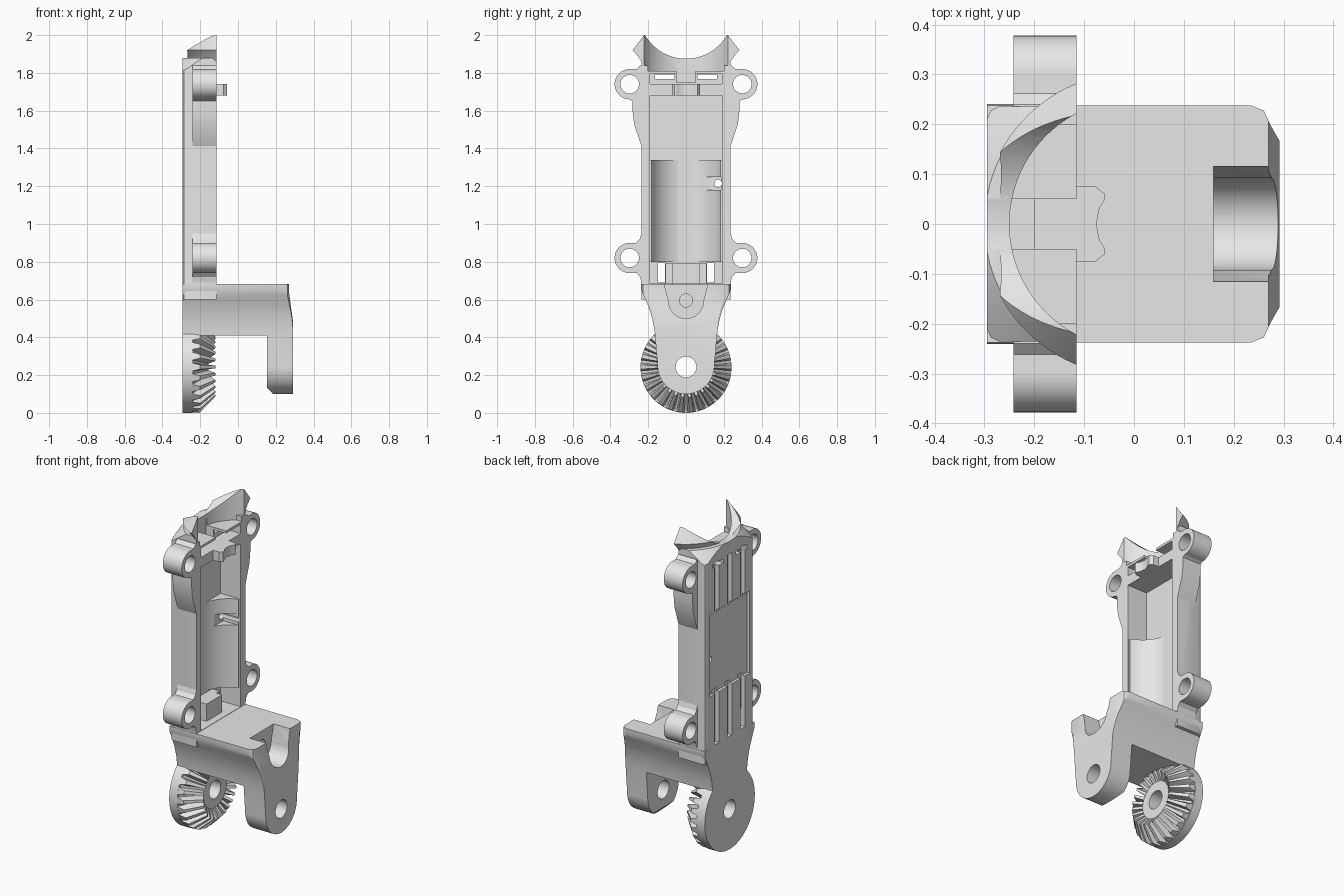
import bpy, bmesh
from math import pi, cos, sin
from mathutils import Vector, Matrix

if "Cube" in bpy.data.objects:
    bpy.data.objects.remove(bpy.data.objects["Cube"])

grey = bpy.data.materials.new("light_grey")
grey.use_nodes = True
grey.diffuse_color = (0.8, 0.8, 0.8, 1)
grey.node_tree.nodes["Principled BSDF"].inputs["Base Color"].default_value = (0.8, 0.8, 0.8, 1)

BACK, FRONT = -0.295, -0.115      # housing back and open face (x)
PIVOT = 0.243                     # height of the hinge axis


def finish(name, bm):
    bmesh.ops.recalc_face_normals(bm, faces=bm.faces)
    mesh = bpy.data.meshes.new(name)
    bm.to_mesh(mesh)
    bm.free()
    mesh.materials.append(grey)
    obj = bpy.data.objects.new(name, mesh)
    bpy.context.collection.objects.link(obj)
    return obj


def prism(name, axis, pts, lo, hi):
    """Extrude a closed outline along one axis."""
    place = {"x": lambda a, b, t: (t, a, b),
             "y": lambda a, b, t: (a, t, b),
             "z": lambda a, b, t: (a, b, t)}[axis]
    bm = bmesh.new()
    face = bm.faces.new([bm.verts.new(place(a, b, lo)) for a, b in pts])
    ext = bmesh.ops.extrude_face_region(bm, geom=[face])
    move = Vector(place(0, 0, hi - lo))
    bmesh.ops.translate(bm, vec=move, verts=[v for v in ext["geom"] if isinstance(v, bmesh.types.BMVert)])
    return finish(name, bm)


def box(name, x, y, z):
    return prism(name, "x", [(y[0], z[0]), (y[1], z[0]), (y[1], z[1]), (y[0], z[1])], *x)


def arc(cx, cy, r, start=0.0, end=2 * pi, n=40):
    full = abs(end - start) > 6.2
    count = n if full else n + 1
    return [(cx + r * cos(start + (end - start) * i / n),
             cy + r * sin(start + (end - start) * i / n)) for i in range(count)]


def rod(axis, cx, cy, r, lo, hi, n=40):
    return prism("cutter", axis, arc(cx, cy, r, n=n), lo, hi)


def lathe(name, profile, steps=96):
    """Revolve (radius, height) points about z."""
    bm = bmesh.new()
    vs = [bm.verts.new((r, 0, z)) for r, z in profile]
    es = [bm.edges.new(p) for p in zip(vs, vs[1:])]
    bmesh.ops.spin(bm, geom=vs + es, cent=(0, 0, 0), axis=(0, 0, 1), angle=2 * pi, steps=steps)
    bmesh.ops.remove_doubles(bm, verts=bm.verts, dist=1e-5)
    return finish(name, bm)


def combine(obj, mode, *others):
    """Apply a boolean with each helper solid, then drop the helper."""
    for other in others:
        mod = obj.modifiers.new("bool", "BOOLEAN")
        mod.operation, mod.solver, mod.object = mode, "EXACT", other
        bpy.context.view_layer.objects.active = obj
        bpy.ops.object.modifier_apply(modifier=mod.name)
        bpy.data.objects.remove(other)
    return obj


def mirrored(half):
    return half + [(-a, b) for a, b in reversed(half)]


# Housing shell: rounded back corners, shoulders tapering into the collar
section = [(FRONT, 0.236), (-0.27, 0.236), (-0.287, 0.228), (BACK, 0.21)]
section += [(x, -y) for x, y in reversed(section)]
housing = prism("housing", "z", section, 0.6, 1.88)
combine(housing, "INTERSECT", lathe("taper", [(0, 0.5), (0.42, 0.5), (0.42, 1.79), (0.37, 1.81), (0.3, 1.88), (0.29, 1.95), (0, 1.95)]))

# Flared collar, clipped to the housing depth
collar = lathe("collar", [(0, 1.8), (0.26, 1.8), (0.262, 1.86), (0.28, 1.89), (0.305, 1.92), (0.25, 2.0), (0, 2.0)])
combine(collar, "INTERSECT", box("clip", (BACK, FRONT), (-0.4, 0.4), (1.7, 2.1)))
combine(housing, "UNION", collar)

# Bowl, saddle arc, main cavity and the pocket under the collar
combine(housing, "DIFFERENCE",
        rod("z", 0, 0, 0.25, 1.81, 2.2, 96),
        rod("x", 0, 2.125, 0.25, -0.5, 0.2, 96),
        box("cavity", (-0.25, 0), (-0.19, 0.19), (0.685, 1.68)),
        box("pocket", (-0.2, 0), (-0.19, 0.19), (1.74, 1.795)),
        box("floor_notch", (-0.25, 0), (-0.05, 0.05), (1.75, 1.85)),
        box("panel", (-0.4, -0.278), (-0.19, 0.19), (1.0, 1.5)),
        rod("x", 0.17, 1.215, 0.02, -0.4, 0))
# Strap grooves on the back, with slots breaking through to the inside
for y in (-0.125, 0, 0.125):
    for z in ((0.69, 1.02), (1.48, 1.8)):
        combine(housing, "DIFFERENCE", box("groove", (-0.4, -0.268), (y - 0.02, y + 0.02), z))
for s in (-1, 1):
    ys = lambda a, b: sorted((s * a, s * b))
    combine(housing, "DIFFERENCE",
            box("low_slot", (-0.4, 0), ys(0.11, 0.147), (0.69, 0.795)),
            box("top_slot", (-0.4, 0), ys(0.06, 0.165), (1.768, 1.792)))

# Curved motor cradle inside the cavity
cradle = box("motor_cradle", (-0.252, -0.125), (-0.192, 0.192), (0.8, 1.34))
combine(cradle, "DIFFERENCE", rod("z", -0.06, 0, 0.195, 0.7, 1.5, 80),
        box("wire_notch", (-0.23, 0), (0.09, 0.185), (1.18, 1.25)),
        rod("x", 0.17, 1.215, 0.02, -0.4, 0))
box("cradle_stop", (-0.252, -0.16), (-0.075, 0.075), (0.67, 0.79))
for s in (-1, 1):
    box("stop_rib", (-0.252, -0.2), sorted((s * 0.07, s * 0.108)), (0.67, 0.79))

# Latch tab under the collar
tab = [(-0.22, 0.075), (-0.077, 0.075), (-0.058, 0.06), (-0.058, 0.05), (-0.07, 0.03), (-0.075, 0)]
prism("latch_tab", "z", tab + [(x, -y) for x, y in tab[-2::-1]], 1.68, 1.74)

# Screw ears with webs blending into the side walls
low_web = [(0.2, 0.69), (0.236, 0.69), (0.243, 0.72), (0.262, 0.741), (0.3, 0.741), (0.3, 0.899),
           (0.265, 0.9), (0.245, 0.92), (0.236, 0.95), (0.2, 0.95)]
top_web = [(0.2, 1.35), (0.232, 1.4), (0.275, 1.53), (0.283, 1.6), (0.283, 1.65), (0.3, 1.661),
           (0.3, 1.819), (0.262, 1.82), (0.24, 1.84), (0.2, 1.84)]
for s, side in ((-1, "right"), (1, "left")):
    for web, z, level in ((low_web, 0.82, "lower"), (top_web, 1.74, "upper")):
        ear = prism(f"{level}_ear_{side}", "x", [(s * y, h) for y, h in web], -0.242, FRONT)
        combine(ear, "UNION", rod("x", s * 0.298, z, 0.08, -0.242, FRONT, 48))
        combine(ear, "DIFFERENCE", rod("x", s * 0.298, z, 0.049, -0.4, 0))

# Bridge and front arm: side outline crossed with front and top outlines
waist = [(0.238, 0.683), (0.238, 0.65), (0.215, 0.6), (0.19, 0.54), (0.174, 0.48), (0.165, 0.42)]
fork = prism("fork", "y", [(BACK, 0.41), (BACK, 0.683), (0.27, 0.683), (0.27, 0.64), (0.282, 0.55), (0.292, 0.48),
                           (0.292, 0.1), (0.185, 0.1), (0.153, 0.135), (0.153, 0.41)], -0.3, 0.3)
arm_outline = waist + arc(0, 0.25, 0.15, 0, -pi, 40) + [(-y, z) for y, z in reversed(waist)]
plan = mirrored([(0.238, -0.4), (0.238, 0.235), (0.227, 0.261), (0.2, 0.273), (0.165, 0.293)])
combine(fork, "INTERSECT", prism("front_outline", "x", arm_outline, -0.4, 0.4),
        prism("top_outline", "z", [(x, y) for y, x in plan], 0, 1))
notch = [(0.115, 0.75), (0.115, 0.68)] + arc(0, 0.592, 0.092, 0, -pi, 32) + [(-0.115, 0.68), (-0.115, 0.75)]
combine(fork, "DIFFERENCE", prism("notch", "x", notch, 0.16, 0.4),
        rod("x", 0, 0.595, 0.035, 0.1, 0.2), rod("x", 0, PIVOT, 0.055, 0.1, 0.4))

# Hinge disc on the back plate
disc = prism("hinge_disc", "x", arc(0, 0.241, 0.241, n=96), BACK, -0.24)
neck = [(0.165, 0.44), (0.165, 0.3)]
combine(disc, "UNION", prism("neck", "x", mirrored(neck), BACK, -0.24))
combine(disc, "DIFFERENCE", rod("x", 0, PIVOT, 0.055, -0.5, 0))

# Bevel gear: cone core plus tapered teeth, turned to face +x
turn = Matrix.Translation((0, 0, PIVOT)) @ Matrix.Rotation(pi / 2, 4, "Y")
core = lathe("gear_core", [(0, -0.245), (0.232, -0.245), (0.232, -0.235), (0.11, -0.155), (0, -0.155)])
core.data.transform(turn)
combine(core, "DIFFERENCE", rod("x", 0, PIVOT, 0.055, -0.5, 0))
TEETH = 26
bm = bmesh.new()
for i in range(TEETH):
    corners = []
    for r, h, w in ((0.24, -0.245, 0.022), (0.24, -0.2, 0.011), (0.16, -0.12, 0.007), (0.105, -0.16, 0.009)):
        for s in (-1, 1):
            spot = Matrix.Rotation(2 * pi * (i + 0.5) / TEETH, 4, "Z") @ Vector((r, s * w, h))
            corners.append(bm.verts.new(turn @ spot))
    bmesh.ops.convex_hull(bm, input=corners)
finish("gear_teeth", bm)

# Smooth the curved walls, keep hard edges
for obj in bpy.context.collection.objects:
    if obj.type == "MESH" and grey.name in obj.data.materials:
        bpy.ops.object.select_all(action="DESELECT")
        obj.select_set(True)
        bpy.context.view_layer.objects.active = obj
        bpy.ops.object.shade_smooth_by_angle(angle=0.45)
